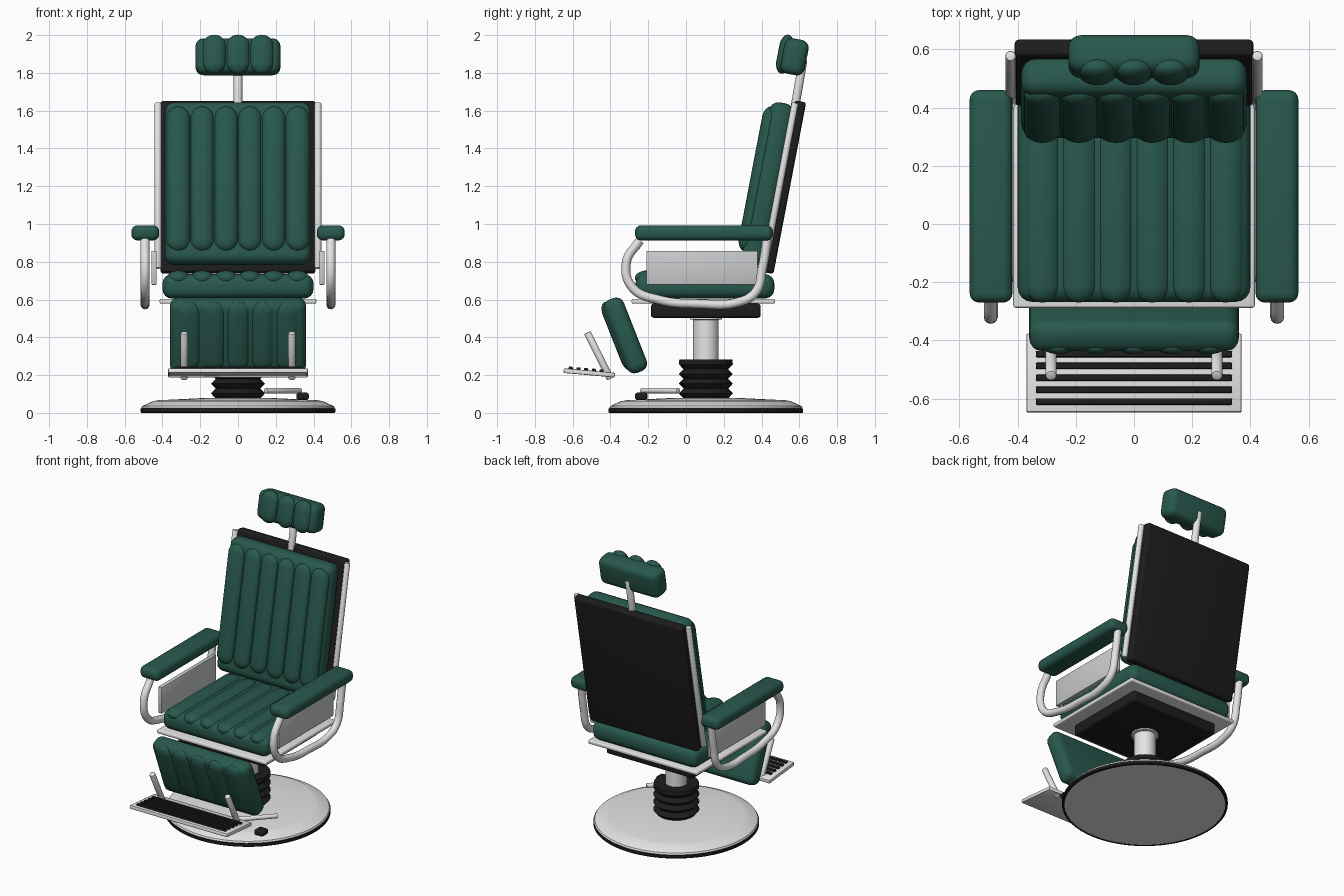
import bpy, bmesh, math
from mathutils import Matrix, Vector

if "Cube" in bpy.data.objects:
    bpy.data.objects.remove(bpy.data.objects["Cube"], do_unlink=True)


def material(name, r, g, b, rough=0.5):
    m = bpy.data.materials.new(name)
    m.use_nodes = True
    m.diffuse_color = (r, g, b, 1)
    node = m.node_tree.nodes["Principled BSDF"]
    node.inputs["Base Color"].default_value = (r, g, b, 1)
    node.inputs["Roughness"].default_value = rough
    return m


GREEN = material("green leather", 0.0215, 0.099, 0.074)
BLACK = material("black rubber", 0.012, 0.012, 0.012)
METAL = material("pale metal", 0.78, 0.78, 0.78)
PANEL = material("grey panel", 0.60, 0.61, 0.62)


def finish(name, bm, mat, matrix=Matrix(), angle=40):
    mesh = bpy.data.meshes.new(name)
    bmesh.ops.recalc_face_normals(bm, faces=bm.faces)
    bm.to_mesh(mesh)
    bm.free()
    mesh.materials.append(mat)
    ob = bpy.data.objects.new(name, mesh)
    bpy.context.collection.objects.link(ob)
    ob.matrix_world = matrix
    bpy.ops.object.select_all(action='DESELECT')
    ob.select_set(True)
    bpy.context.view_layer.objects.active = ob
    bpy.ops.object.shade_smooth_by_angle(angle=math.radians(angle))


def place(y, z, tilt):
    """Local frame of a tilted part, turned about the x axis."""
    return Matrix.Translation((0, y, z)) @ Matrix.Rotation(math.radians(tilt), 4, 'X')


def box(name, size, mat, centre=(0, 0, 0), frame=Matrix(), bevel=0.01, segments=4):
    bm = bmesh.new()
    bmesh.ops.create_cube(bm, size=1)
    bmesh.ops.scale(bm, vec=size, verts=bm.verts)
    bmesh.ops.bevel(bm, geom=bm.edges[:], offset=bevel, segments=segments,
                    profile=0.5, affect='EDGES')
    finish(name, bm, mat, frame @ Matrix.Translation(centre))


def ribs(name, count, pitch, length, depth, centre, frame, along='Z'):
    """Row of flattened capsules side by side; depth is the half thickness."""
    half = pitch / 2
    for i in range(count):
        bm = bmesh.new()
        bmesh.ops.create_uvsphere(bm, u_segments=24, v_segments=13, radius=half)
        for v in bm.verts:
            v.co.z += math.copysign(length / 2 - half, v.co.z)
            v.co.y *= depth / half
        x = (i - (count - 1) / 2) * pitch
        m = frame @ Matrix.Translation(Vector(centre) + Vector((x, 0, 0)))
        if along == 'Y':
            m = m @ Matrix.Rotation(math.pi / 2, 4, 'X')
        finish(f"{name}_{i + 1}", bm, GREEN, m, 80)


def lathe(name, profile, mat, y=0.105, steps=64):
    bm = bmesh.new()
    verts = [bm.verts.new((r, 0, z)) for r, z in profile]
    edges = [bm.edges.new(p) for p in zip(verts, verts[1:])]
    bmesh.ops.spin(bm, geom=verts + edges, cent=(0, 0, 0), axis=(0, 0, 1),
                   angle=math.tau, steps=steps)
    bmesh.ops.remove_doubles(bm, verts=bm.verts, dist=0.0001)
    finish(name, bm, mat, Matrix.Translation((0, y, 0)), 30)


def rod(name, a, b, radius):
    a, b = Vector(a), Vector(b)
    bm = bmesh.new()
    bmesh.ops.create_cone(bm, cap_ends=True, segments=20, radius1=radius,
                          radius2=radius, depth=(b - a).length)
    rims = [e for e in bm.edges if any(len(f.verts) > 4 for f in e.link_faces)]
    bmesh.ops.bevel(bm, geom=rims, offset=0.006, segments=2, profile=0.5, affect='EDGES')
    m = Matrix.Translation((a + b) / 2) @ (b - a).to_track_quat('Z', 'Y').to_matrix().to_4x4()
    finish(name, bm, METAL, m)


def tube(name, points, radius):
    curve = bpy.data.curves.new(name, 'CURVE')
    curve.dimensions = '3D'
    curve.bevel_depth = radius
    curve.bevel_resolution = 4
    curve.use_fill_caps = True
    curve.resolution_u = 8
    spline = curve.splines.new('BEZIER')
    spline.bezier_points.add(len(points) - 1)
    for p, co in zip(spline.bezier_points, points):
        p.co = co
        p.handle_left_type = p.handle_right_type = 'AUTO'
    curve.materials.append(METAL)
    ob = bpy.data.objects.new(name, curve)
    bpy.context.collection.objects.link(ob)


# Round metal base with a black rubber ring around its foot
lathe("base_ring", [(0.5, 0), (0.511, 0), (0.515, 0.004), (0.515, 0.023),
                    (0.5, 0.023), (0.5, 0)], BLACK)
lathe("base_dome", [(0, 0.002), (0.503, 0.002), (0.503, 0.023), (0.512, 0.025),
                    (0.507, 0.036), (0.45, 0.062), (0.42, 0.067), (0.2, 0.078),
                    (0, 0.081)], METAL)

# Lifting column and bellows
peaks, low, high = 4, 0.078, 0.283
step = (high - low) / peaks
folds = [(0, low), (0.12, low)]
for i in range(peaks):
    folds += [(0.143, low + step * (i + 0.5)), (0.118, low + step * (i + 1))]
folds[-1] = (0.14, high)
lathe("bellows", folds + [(0, high)], BLACK)
lathe("column", [(0, 0.27), (0.068, 0.27), (0.068, 0.493), (0.085, 0.495),
                 (0.085, 0.512), (0, 0.512)], METAL)

# Foot pedal
rod("pedal_lever", (0.145, -0.235, 0.118), (0.33, -0.04, 0.118), 0.015)
box("pedal_pad", (0.066, 0.066, 0.038), BLACK, (0.342, -0.237, 0.088), bevel=0.012)

# Seat
box("seat_mount", (0.66, 0.58, 0.075), BLACK, (0, 0.105, 0.541), bevel=0.015)
box("seat_frame", (0.83, 0.76, 0.026), METAL, (0, 0.092, 0.591), bevel=0.009)
box("seat_cushion", (0.8, 0.735, 0.13), GREEN, (0, 0.1, 0.67), bevel=0.05)
ribs("seat_rib", 6, 0.126, 0.7, 0.04, (0, 0.08, 0.714), Matrix(), 'Y')

# Backrest, built in its own tilted frame
back = place(0.52, 1.195, -10.8)
box("back_panel", (0.82, 0.06, 0.925), BLACK, frame=back, bevel=0.015)
box("back_cushion", (0.775, 0.13, 0.87), GREEN, (0, -0.09, 0.002), back, 0.05)
ribs("back_rib", 6, 0.126, 0.78, 0.042, (0, -0.143, 0.017), back)

# Headrest
rod("headrest_post", (0, 0.56, 1.52), (0, 0.62, 1.87), 0.023)
head = place(0.575, 1.885, -10.8)
box("headrest_cushion", (0.45, 0.13, 0.19), GREEN, frame=head, bevel=0.042)
ribs("headrest_rib", 3, 0.126, 0.21, 0.038, (0, -0.053, 0.004), head)

# Arms and back side rails, mirrored
arm_path = [(-0.245, 0.912), (-0.315, 0.80), (-0.285, 0.665), (-0.14, 0.598),
            (0.08, 0.577), (0.26, 0.582), (0.365, 0.635), (0.405, 0.77), (0.43, 0.922)]
for side, s in (("left", 1), ("right", -1)):
    box(f"{side}_armrest", (0.147, 0.73, 0.08), GREEN, (s * 0.491, 0.095, 0.953), bevel=0.032)
    tube(f"{side}_arm_tube", [(s * 0.492, y, z) for y, z in arm_path], 0.024)
    box(f"{side}_arm_panel", (0.028, 0.59, 0.18), PANEL, (s * 0.445, 0.085, 0.768),
        bevel=0.004, segments=2)
    rod(f"{side}_back_rail", (s * 0.424, 0.413, 0.765), (s * 0.424, 0.578, 1.642), 0.018)
    rod(f"{side}_footrest_bracket", (s * 0.285, -0.522, 0.425), (s * 0.285, -0.4, 0.18), 0.019)

# Leg rest
leg = place(-0.321, 0.41, 21.5)
box("leg_cushion", (0.72, 0.112, 0.415), GREEN, frame=leg, bevel=0.043)
ribs("leg_rib", 5, 0.13, 0.39, 0.035, (0, -0.037, 0.01), leg)

# Footplate with grip strips
foot = place(-0.512, 0.212, -5)
box("footplate", (0.74, 0.272, 0.025), METAL, frame=foot, bevel=0.006, segments=2)
for i in range(5):
    box(f"grip_strip_{i + 1}", (0.675, 0.022, 0.018), BLACK,
        (0, -0.1 + i * 0.041, 0.015), foot, 0.005, 2)
